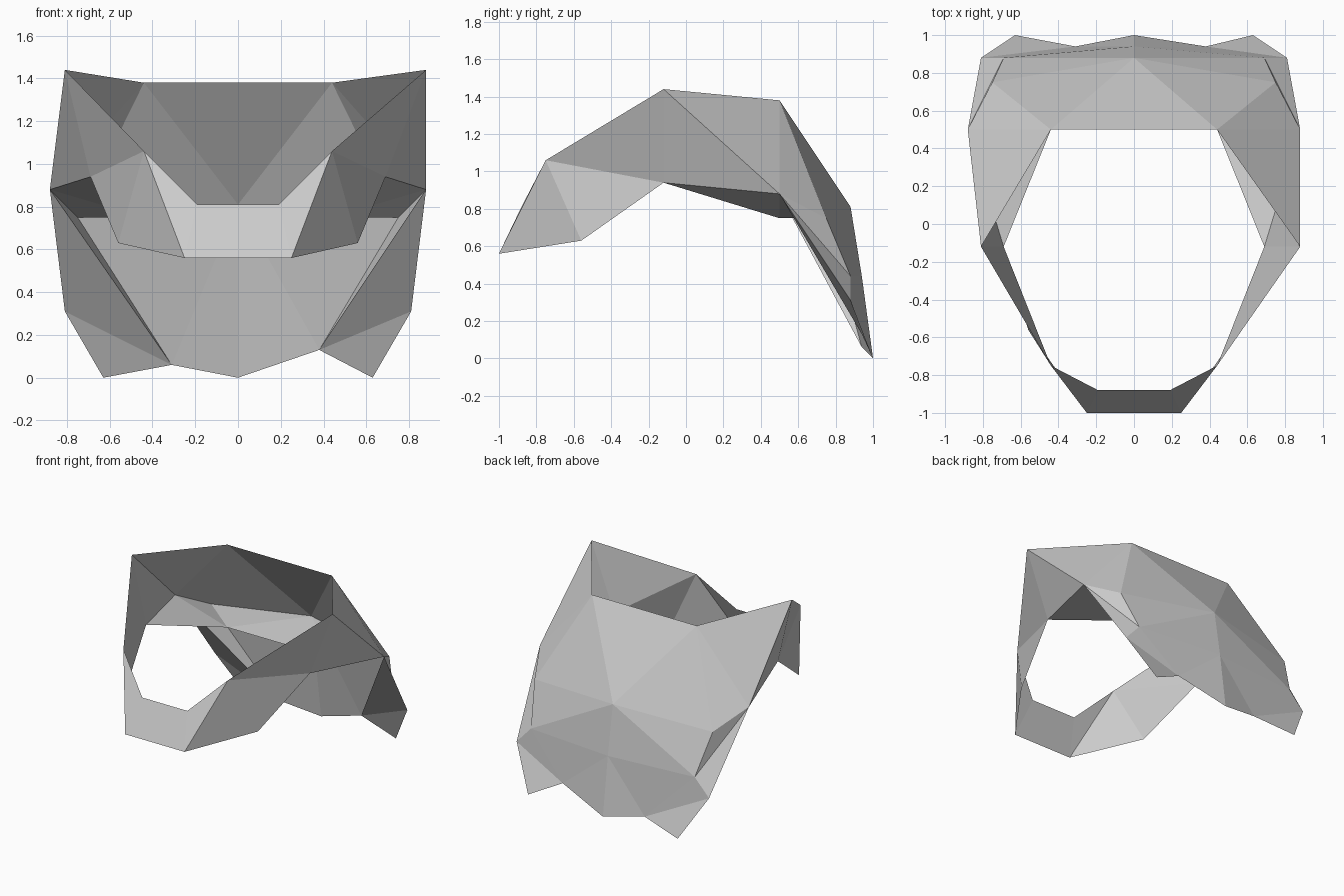
import bpy
import bmesh

cube = bpy.data.objects.get("Cube")
if cube:
    bpy.data.objects.remove(cube, do_unlink=True)

grey = bpy.data.materials.new("plain grey")
grey.use_nodes = True
colour = (0.6, 0.6, 0.6, 1)
grey.diffuse_color = colour
grey.node_tree.nodes["Principled BSDF"].inputs["Base Color"].default_value = colour

# Named corners of the left half
corners = {
    "chin": (.25, -1, .56), "notch": (.19, -.88, .81), "brow": (.44, -.75, 1.06),
    "cheek": (.56, -.56, .63), "temple": (.69, -.12, .94), "horn": (.88, -.12, 1.44),
    "crown": (.44, .5, 1.38), "ear": (.88, .5, .88), "inner": (.44, .5, .75),
    "nape": (.75, .75, .75), "collar": (.69, .88, .44), "hem": (.81, .88, .31),
    "tail": (.63, 1, 0), "scallop": (.38, .94, .13),
}
# Corners on the middle line
middle = {"back": (0, .88, .81), "spine": (0, .94, .44), "tip": (0, 1, 0)}
# Corners of the right half that break the mirror symmetry
uneven = {"horn": (-.81, -.12, 1.44), "scallop": (-.31, .94, .06)}


def corner(name, side):
    if name in middle:
        return middle[name]
    if side < 0 and name in uneven:
        return uneven[name]
    x, y, z = corners[name]
    return (side * x, y, z)


def build(object_name, paired, bridges=()):
    """Make flat faces on both sides, then faces that span the middle."""
    bm = bmesh.new()
    verts = {}

    def vert(name, side):
        co = corner(name, side)
        if co not in verts:
            verts[co] = bm.verts.new(co)
        return verts[co]

    for side in (1, -1):
        for line in paired:
            names = line.split()
            if side < 0:
                names.reverse()
            bm.faces.new([vert(n, side) for n in names])
    for line in bridges:
        ring = []
        for n in line.split():
            ring.append(vert(n.strip("-"), -1 if n.startswith("-") else 1))
        bm.faces.new(ring)
    bmesh.ops.recalc_face_normals(bm, faces=bm.faces)
    mesh = bpy.data.meshes.new(object_name)
    bm.to_mesh(mesh)
    bm.free()
    mesh.materials.append(grey)
    obj = bpy.data.objects.new(object_name, mesh)
    bpy.context.collection.objects.link(obj)
    return obj


# Front band with its notch, and the side straps
build("front_band",
      ["chin brow notch", "chin cheek brow", "cheek temple brow"],
      ["-chin chin notch -notch"])

# Raised sides running from the brow to the crown
build("side_panels",
      ["brow temple horn", "temple ear horn", "horn ear crown"])

# Outer back shell
build("back_shell",
      ["crown ear nape", "crown nape back", "nape collar back",
       "ear collar nape", "ear hem collar", "hem scallop collar",
       "hem tail scallop", "back collar spine", "collar scallop spine",
       "scallop tip spine"],
      ["crown back -crown"])

# Inner lining and shelf under the crown
build("inner_lining",
      ["temple inner ear", "ear inner nape", "ear nape scallop",
       "ear scallop hem", "nape back scallop", "back tip scallop",
       "inner back nape"],
      ["-inner inner back"])
